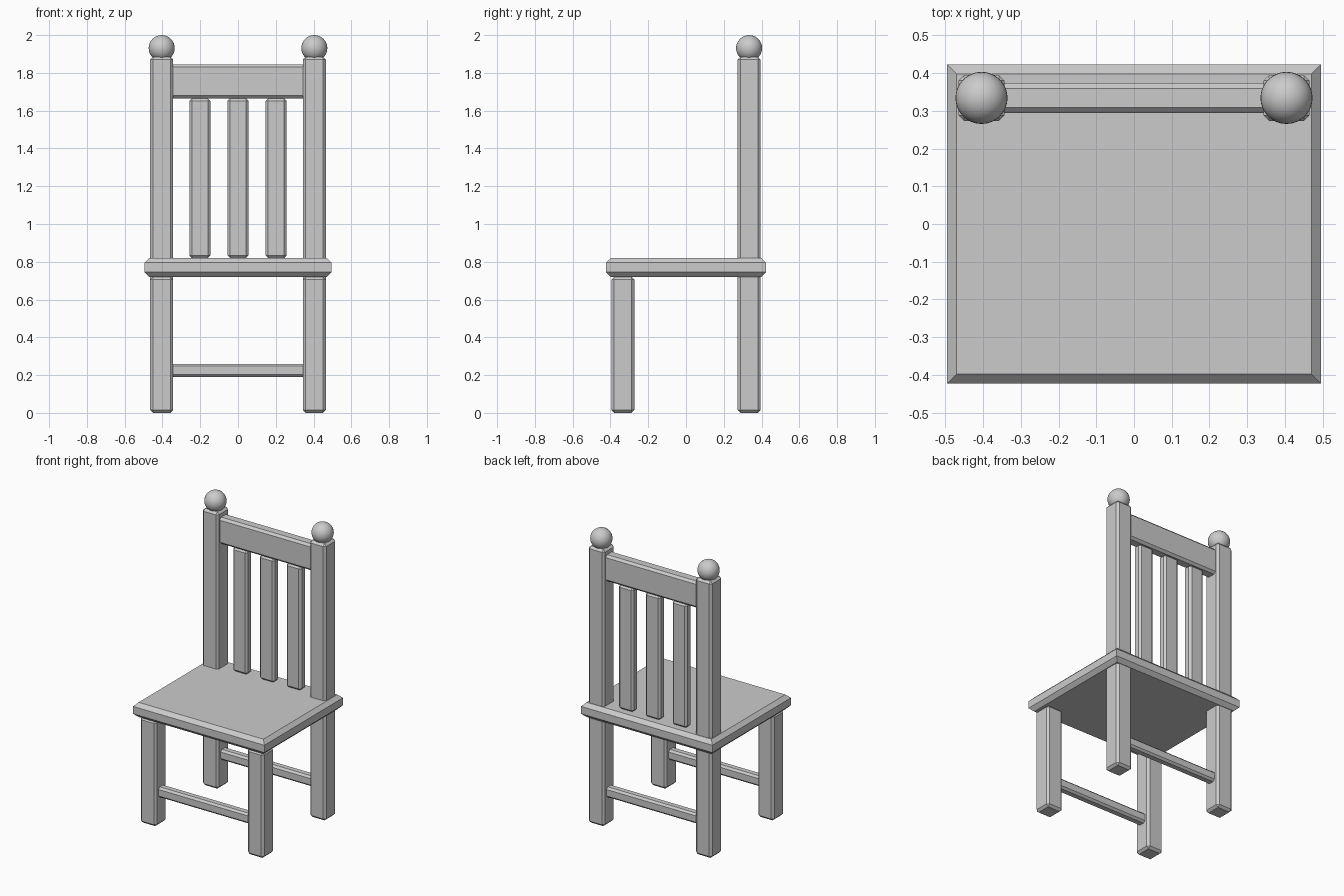
import bpy, bmesh
from mathutils import Vector

if "Cube" in bpy.data.objects:
    bpy.data.objects.remove(bpy.data.objects["Cube"])

grey = bpy.data.materials.new("light grey")
grey.diffuse_color = (0.6, 0.6, 0.6, 1)
grey.use_nodes = True
grey.node_tree.nodes["Principled BSDF"].inputs["Base Color"].default_value = grey.diffuse_color


def finish(name, bm):
    mesh = bpy.data.meshes.new(name)
    bm.to_mesh(mesh)
    bm.free()
    mesh.materials.append(grey)
    obj = bpy.data.objects.new(name, mesh)
    bpy.context.collection.objects.link(obj)
    return obj


def box(name, lo, hi, chamfer, axes="xyz"):
    """Box from corner to corner, chamfering only edges parallel to the given axes."""
    lo, hi = Vector(lo), Vector(hi)
    bm = bmesh.new()
    bmesh.ops.create_cube(bm, size=1)
    for v in bm.verts:
        v.co = Vector([(lo[i] + hi[i]) / 2 + v.co[i] * (hi[i] - lo[i]) for i in range(3)])

    def axis(e):
        d = e.verts[1].co - e.verts[0].co
        return "xyz"[max(range(3), key=lambda i: abs(d[i]))]

    edges = [e for e in bm.edges if axis(e) in axes]
    bmesh.ops.bevel(bm, geom=edges, offset=chamfer, segments=1, affect='EDGES', profile=0.5)
    return finish(name, bm)


PX, PY, HALF = 0.404, 0.334, 0.061   # post centres and half thickness

# seat with chamfered top and bottom rims
box("seat", (-0.495, -0.423, 0.72), (0.495, 0.423, 0.82), 0.025, "xy")

# legs, back posts and ball finials
for side, s in (("left", -1), ("right", 1)):
    x = s * PX
    box(f"front_leg_{side}", (x - HALF, -PY - HALF, 0), (x + HALF, -PY + HALF, 0.72), 0.015)
    box(f"back_post_{side}", (x - HALF, PY - HALF, 0), (x + HALF, PY + HALF, 1.885), 0.015)
    bm = bmesh.new()
    bmesh.ops.create_uvsphere(bm, u_segments=32, v_segments=16, radius=0.069)
    for v in bm.verts:
        v.co += Vector((x, PY, 1.931))
    for f in bm.faces:
        f.smooth = True
    finish(f"finial_{side}", bm)

# top rail between the posts
box("top_rail", (-0.36, PY - 0.04, 1.665), (0.36, PY + 0.04, 1.845), 0.015, "x")

# back slats
for i, x in enumerate((-0.202, 0, 0.202)):
    box(f"back_slat_{i + 1}", (x - 0.056, PY - 0.03, 0.82), (x + 0.056, PY + 0.03, 1.665), 0.014)

# stretchers joining the legs in front and behind
for name, y in (("front", -PY), ("back", PY)):
    box(f"{name}_stretcher", (-0.36, y - 0.03, 0.19), (0.36, y + 0.03, 0.26), 0.013, "x")
